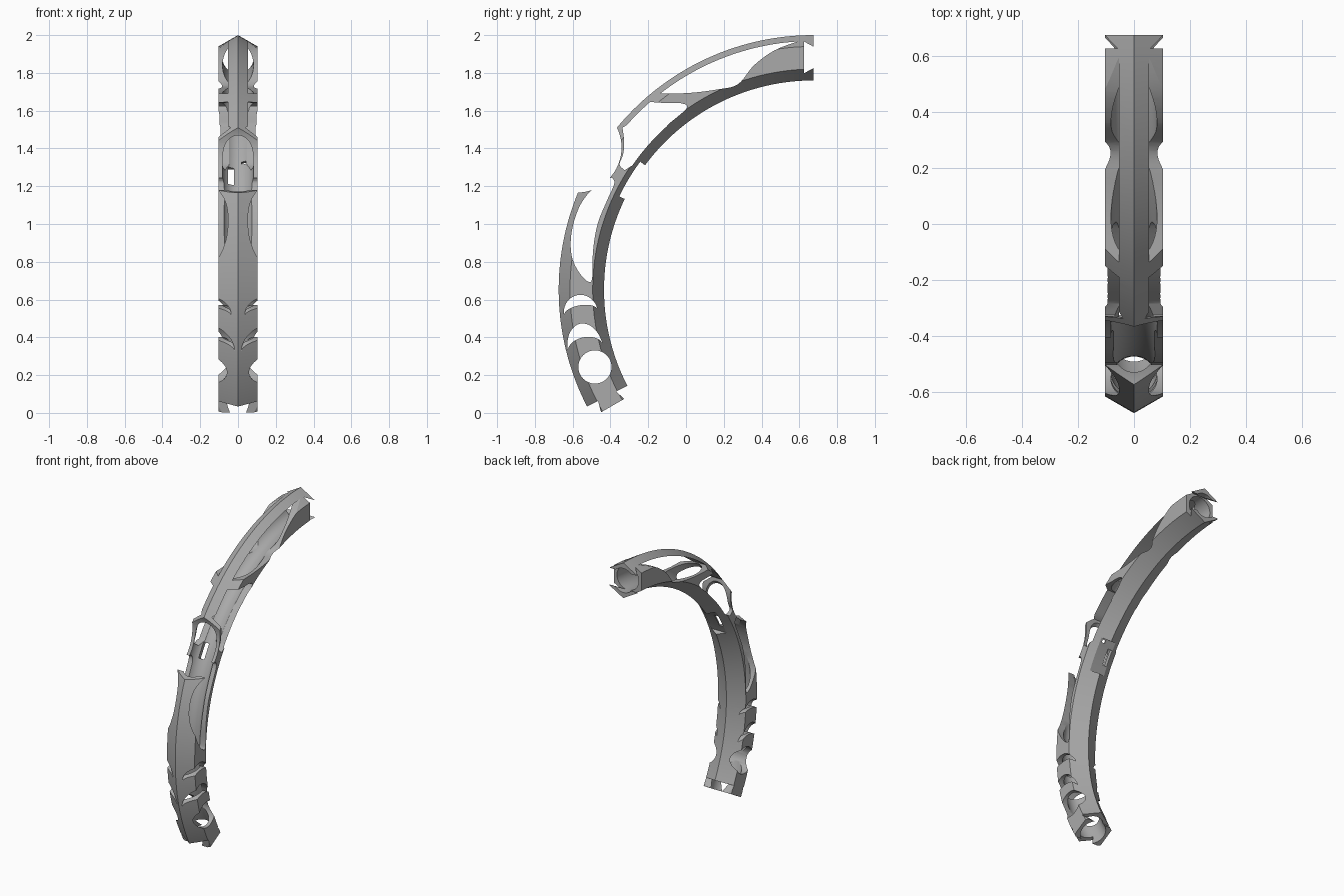
import bpy, bmesh
from math import sin, cos, radians, pi
from mathutils import Vector

YC, ZC = 0.674, 0.652          # centre of the big arc
RC, HEX, BORE = 1.228, 0.12, 0.082
RIDGE = 1.317                  # underside of the spine left above the windows

old = bpy.data.objects.get("Cube")
if old:
    bpy.data.objects.remove(old, do_unlink=True)

grey = bpy.data.materials.new("plain grey")
grey.use_nodes = True
colour = (0.4, 0.4, 0.4, 1)
grey.diffuse_color = colour
grey.node_tree.nodes["Principled BSDF"].inputs["Base Color"].default_value = colour


def polar(r, deg):
    """Point in the side plane at radius r; 90 degrees is the top end."""
    a = radians(deg)
    return (YC - r * cos(a), ZC + r * sin(a))


def arc(r, a0, a1, n=24):
    return [polar(r, a0 + (a1 - a0) * i / n) for i in range(n + 1)]


def curve(points, closed=False, steps=6):
    """Smooth Catmull-Rom path through a few points."""
    p = [Vector(q) for q in points]
    n = len(p)
    pick = (lambda i: p[i % n]) if closed else (lambda i: p[max(0, min(n - 1, i))])
    out = []
    for i in range(n if closed else n - 1):
        a, b, c, d = (pick(i + k) for k in (-1, 0, 1, 2))
        for s in range(steps):
            t = s / steps
            out.append(0.5 * (2 * b + (c - a) * t + (2 * a - 5 * b + 4 * c - d) * t * t
                              + (3 * b - a - 3 * c + d) * t ** 3))
    return out if closed else out + [p[-1]]


def ellipse(cy, cz, r, n=48):
    return [(cy + r * cos(2 * pi * i / n), cz + r * sin(2 * pi * i / n)) for i in range(n)]


def crescent(cy, cz, r, tilt, high, low, n=18):
    """Moon shape between two half ellipses sharing their end points."""
    u = Vector((cos(radians(tilt)), sin(radians(tilt))))
    v = Vector((-u.y, u.x))
    c = Vector((cy, cz))
    half = lambda h: [c + u * r * cos(pi * i / n) + v * h * sin(pi * i / n) for i in range(n + 1)]
    return half(high) + half(low)[-2:0:-1]


def finish(bm, name):
    bmesh.ops.recalc_face_normals(bm, faces=bm.faces)
    mesh = bpy.data.meshes.new(name)
    bm.to_mesh(mesh)
    bm.free()
    mesh.materials.append(grey)
    obj = bpy.data.objects.new(name, mesh)
    bpy.context.scene.collection.objects.link(obj)
    return obj


def sweep(name, sides, radius, a0, a1, steps):
    """Regular polygon section swept round the big arc."""
    bm = bmesh.new()
    rings = []
    for i in range(steps + 1):
        ring = []
        for k in range(sides):
            t = 2 * pi * k / sides
            y, z = polar(RC + radius * cos(t), a0 + (a1 - a0) * i / steps)
            ring.append(bm.verts.new((radius * sin(t), y, z)))
        rings.append(ring)
    for p, q in zip(rings, rings[1:]):
        for k in range(sides):
            j = (k + 1) % sides
            bm.faces.new((p[k], p[j], q[j], q[k]))
    bm.faces.new(rings[0])
    bm.faces.new(rings[-1])
    return finish(bm, name)


def slab(name, outline, x0=-0.3, x1=0.3):
    """Side-plane outline extruded across the width."""
    bm = bmesh.new()
    face = bm.faces.new([bm.verts.new((x0, y, z)) for y, z in outline])
    new = bmesh.ops.extrude_face_region(bm, geom=[face])["geom"]
    bmesh.ops.translate(bm, vec=(x1 - x0, 0, 0),
                        verts=[g for g in new if isinstance(g, bmesh.types.BMVert)])
    return finish(bm, name)


def cut(body, cutter):
    cutter.hide_render = True
    mod = body.modifiers.new("cut", "BOOLEAN")
    mod.operation = "DIFFERENCE"
    mod.solver = "EXACT"
    mod.object = cutter
    bpy.context.view_layer.objects.active = body
    bpy.ops.object.modifier_apply(modifier=mod.name)
    bpy.data.objects.remove(cutter, do_unlink=True)


# Hollow hexagonal arc
body = sweep("curved_hex_tube", 6, HEX, 90, -30, 80)
cut(body, sweep("bore", 40, BORE, 93, -33, 84))

# Dovetail socket at the top end, dovetail tab at the bottom end
cut(body, slab("socket", [(0.625, 1.966), (0.625, 1.798), (0.72, 1.85), (0.72, 1.914)]))
for side in (1, -1):
    cut(body, slab("tab_shoulder", [polar(RC + side * d, a) for d, a in
                                    ((0.054, -27.3), (0.08, -31.5), (0.25, -31.5), (0.25, -27.3))]))

# Scoop across the front
cut(body, slab("front_scoop", ellipse(-0.58, 1.405, 0.239, 64)))

# Long upper window under the spine
lower_edge = curve([polar(RIDGE, 86.5), (0.47, 1.92), (0.36, 1.84), (0.275, 1.74),
                    (0.17, 1.713), (0.02, 1.694), polar(RIDGE, 52)])
cut(body, slab("upper_window", arc(RIDGE, 52, 86.5) + lower_edge[1:-1]))

# Middle window behind the scoop
cut(body, slab("middle_window", arc(RIDGE, 41.5, 48, 6) + curve(
    [polar(RIDGE, 49), (-0.1, 1.64), (-0.02, 1.638), (0.003, 1.612), polar(1.165, 49)])
    + arc(1.162, 48, 34.5, 12) + curve(
    [(-0.325, 1.285), (-0.352, 1.315), (-0.334, 1.365), (-0.327, 1.43), (-0.336, 1.51)])))

# Lower window
cut(body, slab("lower_window", curve(
    [(-0.405, 1.243), (-0.48, 1.2), (-0.56, 1.1), (-0.605, 0.96), (-0.605, 0.83),
     (-0.56, 0.735), (-0.51, 0.692), (-0.495, 0.73), (-0.492, 0.86), (-0.468, 1.0),
     (-0.42, 1.12), (-0.382, 1.205), (-0.384, 1.235)], closed=True)))

# Round hole and two crescents near the foot
cut(body, slab("round_hole", ellipse(-0.482, 0.243, 0.088)))
cut(body, slab("crescent_low", crescent(-0.533, 0.343, 0.093, 12, 0.132, 0.058)))
cut(body, slab("crescent_high", crescent(-0.557, 0.53, 0.09, 10, 0.095, 0.04)))

# Shallow pocket on the inner side with two slots
cut(body, slab("pocket", arc(1.0, 25.7, 36.5, 8) + arc(1.14, 36.5, 25.7, 8)))
for name, a0, a1, x0, x1 in (("long_slot", 28.8, 34, -0.053, -0.021),
                             ("small_slot", 35.2, 36.1, 0.018, 0.042)):
    cut(body, slab(name, arc(1.05, a0, a1, 2) + arc(1.2, a1, a0, 2), x0, x1))

# Smooth along the arc, crisp at every edge
bpy.ops.object.select_all(action="DESELECT")
body.select_set(True)
bpy.context.view_layer.objects.active = body
bpy.ops.object.shade_smooth_by_angle(angle=radians(25))
